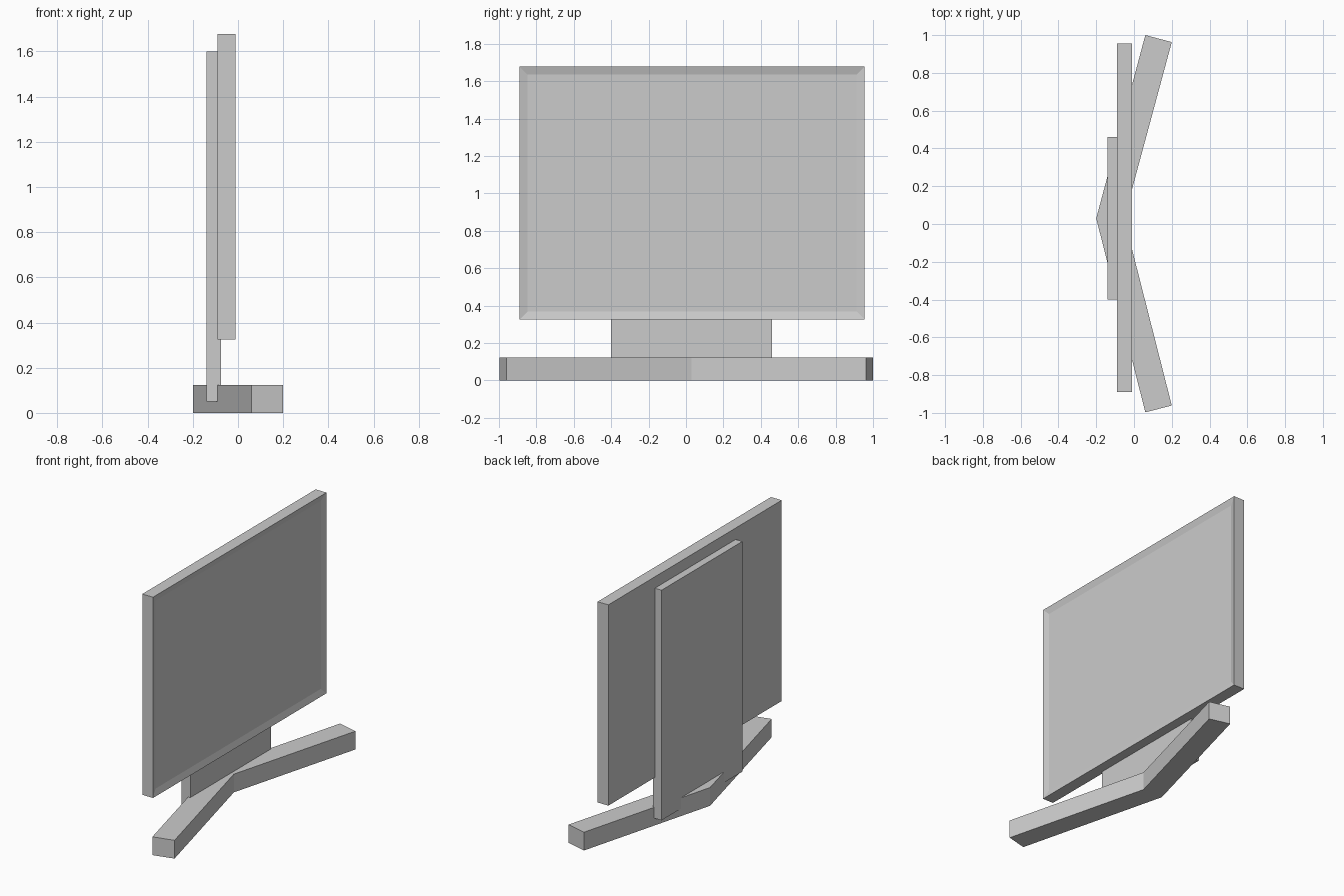
import bpy, bmesh
from mathutils import Vector

if "Cube" in bpy.data.objects:
    bpy.data.objects.remove(bpy.data.objects["Cube"])


def finish(bm, name):
    bmesh.ops.recalc_face_normals(bm, faces=bm.faces[:])
    mesh = bpy.data.meshes.new(name)
    bm.to_mesh(mesh)
    bm.free()
    obj = bpy.data.objects.new(name, mesh)
    bpy.context.collection.objects.link(obj)
    return obj


def box(lo, hi):
    bm = bmesh.new()
    bmesh.ops.create_cube(bm, size=1)
    lo, hi = Vector(lo), Vector(hi)
    bmesh.ops.scale(bm, vec=hi - lo, verts=bm.verts)
    bmesh.ops.translate(bm, vec=(lo + hi) / 2, verts=bm.verts)
    return bm


# Display panel with a thin bezel around the sunken screen (faces +x)
bm = box((-0.09, -0.89, 0.325), (-0.01, 0.955, 1.677))
bm.normal_update()
front = max(bm.faces, key=lambda f: f.normal.x)
bmesh.ops.inset_region(bm, faces=[front], thickness=0.043, use_even_offset=True)
bmesh.ops.translate(bm, vec=(-0.012, 0, 0), verts=front.verts[:])
finish(bm, "display_panel")

# Upright back plate, sunk into the base
finish(box((-0.14, -0.40, 0.05), (-0.075, 0.46, 1.6)), "back_plate")

# V-shaped base: two arms mitred at the rear corner
outline = [(-0.2, 0.03), (0.06, -0.997), (0.2, -0.961),
           (-0.052, 0.03), (0.2, 0.963), (0.06, 1.0)]
bm = bmesh.new()
face = bm.faces.new([bm.verts.new((x, y, 0)) for x, y in outline])
ext = bmesh.ops.extrude_face_region(bm, geom=[face])
top = [g for g in ext["geom"] if isinstance(g, bmesh.types.BMVert)]
bmesh.ops.translate(bm, vec=(0, 0, 0.123), verts=top)
finish(bm, "stand_base")
